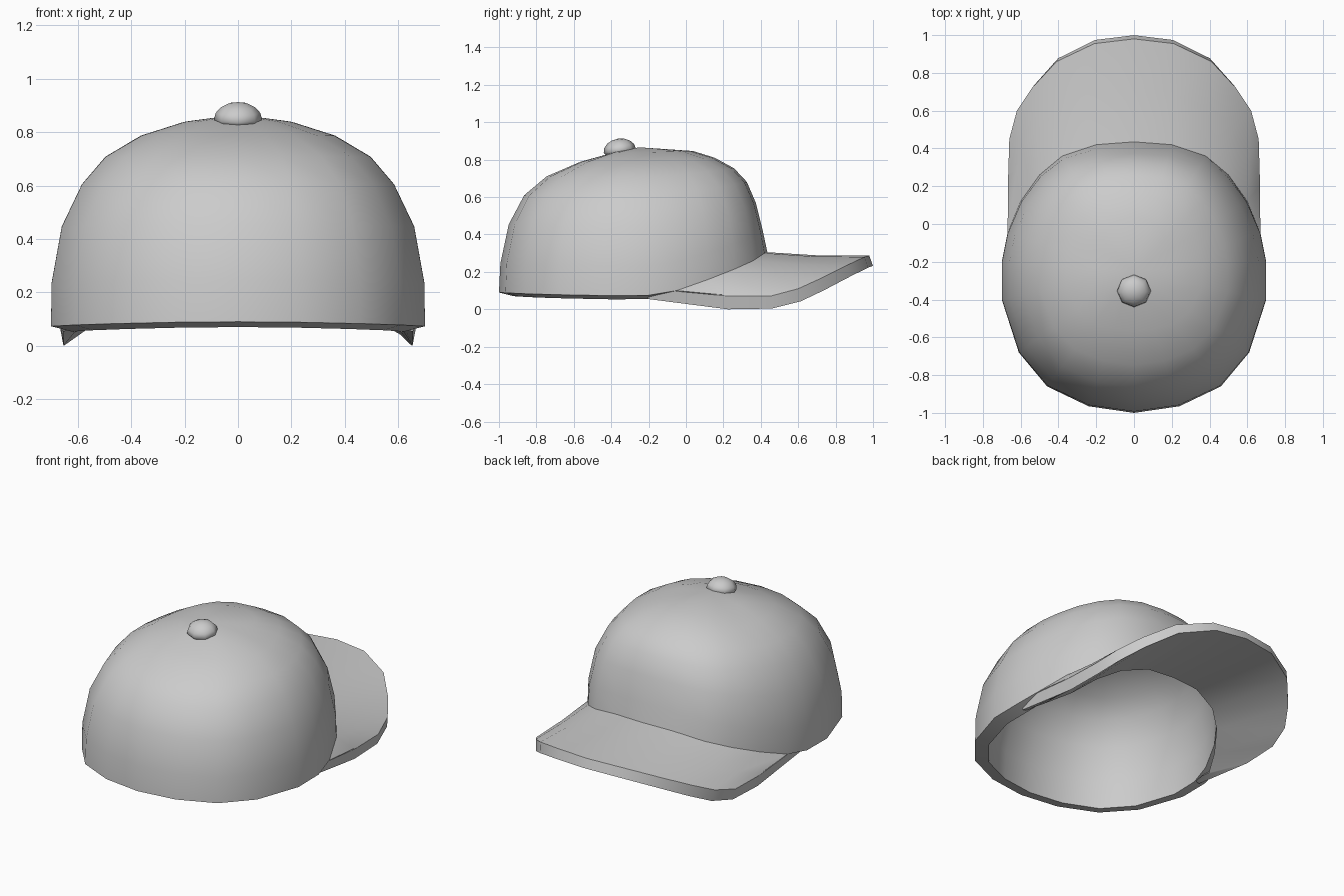
import bpy, bmesh, math
from mathutils import Vector

if "Cube" in bpy.data.objects:
    bpy.data.objects.remove(bpy.data.objects["Cube"])

GREY = (0.6, 0.6, 0.6, 1.0)
cloth = bpy.data.materials.new("grey cloth")
cloth.use_nodes = True
cloth.diffuse_color = GREY
cloth.node_tree.nodes["Principled BSDF"].inputs["Base Color"].default_value = GREY


def finish(name, bm, angle):
    """Turn a bmesh into a named, shaded object."""
    bmesh.ops.remove_doubles(bm, verts=bm.verts, dist=0.0005)
    bmesh.ops.recalc_face_normals(bm, faces=bm.faces)
    mesh = bpy.data.meshes.new(name)
    bm.to_mesh(mesh)
    bm.free()
    mesh.materials.append(cloth)
    ob = bpy.data.objects.new(name, mesh)
    bpy.context.collection.objects.link(ob)
    bpy.ops.object.select_all(action='DESELECT')
    ob.select_set(True)
    bpy.context.view_layer.objects.active = ob
    bpy.ops.object.shade_smooth_by_angle(angle=math.radians(angle))
    return ob


def mirrored(half):
    """Extend a half outline, starting on the centre line, to both sides."""
    return [Vector((-p.x, p.y, p.z)) for p in reversed(half[1:])] + list(half)


def skin(bm, rows, closed=False):
    """Join successive rows of points with quads."""
    grid = [[bm.verts.new(p) for p in row] for row in rows]
    for a, b in zip(grid, grid[1:]):
        n = len(a)
        for i in range(n if closed else n - 1):
            j = (i + 1) % n
            bm.faces.new((a[i], a[j], b[j], b[i]))
    return grid


def cap(bm, ring, point):
    """Close a ring with a fan of triangles."""
    tip = bm.verts.new(point)
    for i, v in enumerate(ring):
        bm.faces.new((v, ring[(i + 1) % len(ring)], tip))


def sunk(p, inset, drop):
    """Move a point towards the crown's axis and down."""
    inward = Vector((-p.x, top.y - p.y, 0)).normalized()
    return p + inward * inset - Vector((0, 0, drop))


# Crown rim, from the centre of the brim side round to the rear
seam = [Vector(p) for p in (
    (0, .435, .305), (.2, .42, .3), (.38, .36, .26), (.5, .26, .215),
    (.6, .12, .16), (.67, -.05, .1), (.7, -.2, .075))]
rear = [Vector(p) for p in (
    (.7, -.4, .073), (.61, -.68, .078), (.46, -.86, .083),
    (.24, -.965, .088), (0, -1, .09))]
rim = mirrored(seam + rear)[1:]

# Crown: rings shrink towards the top, with fuller curves at the brim side
top = Vector((0, -.25, .866))
thick = .08
heights = (0, .2, .47, .67, .8, .9, .965)
front_s = (1, .965, .91, .84, .74, .59, .42)
side_s = (1, .998, .943, .835, .71, .52, .29)
back_s = (1, .99, .93, .82, .66, .42, .18)
rings, lining = [], []
for k, h in enumerate(heights):
    ring = []
    for p in rim:
        d = Vector((p.x, p.y - top.y))
        c = d.normalized().y
        s = side_s[k]
        s += (front_s[k] - s) * c ** 3 if c > 0 else (back_s[k] - s) * c * c
        ring.append(Vector((d.x * s, top.y + d.y * s, p.z + (top.z - p.z) * h)))
    rings.append(ring)
    # Lining: parallel to the outside, with a slightly lower lip
    drop = thick * h * h if k else .02
    lining.append([sunk(p, thick * math.sqrt(1 - h ** 4), drop) for p in ring])

bm = bmesh.new()
grid = skin(bm, lining[::-1] + rings, closed=True)
cap(bm, grid[-1], top)
cap(bm, grid[0], top - Vector((0, 0, thick)))
finish("crown", bm, 45)

# Brim: an arched plate from the crown seam to the outer edge
edge = [Vector(p) for p in (
    (0, .98, .287), (.21, .955, .28), (.41, .86, .235), (.54, .72, .165),
    (.62, .6, .11), (.66, .45, .07), (.667, .22, .071), (.668, -.2, .11))]
drops = (.055, .057, .06, .065, .068, .066, .071, .055)
inner = seam[:6] + [Vector((.66, -.12, .11)), edge[-1]]
inner_drops = (.045, .045, .05, .06, .075, .05, .05, .05)
insets = (thick,) * 5 + (.06, .045, .04)
middle = [(a + b) / 2 - Vector((0, 0, .008)) for a, b in zip(inner, edge)]
middle[-1] = edge[-1].copy()
edge_low = [Vector((p.x * .98, p.y * 1.02, p.z - d)) for p, d in zip(edge, drops)]
inner_low = [sunk(p, i, d) for p, i, d in zip(inner, insets, inner_drops)]
bm = bmesh.new()
skin(bm, [mirrored(r) for r in (inner, middle, edge, edge_low, inner_low, inner)])
finish("brim", bm, 25)

# Button on top: a flat-bottomed dome, tilted to follow the crown
bm = bmesh.new()
bmesh.ops.create_uvsphere(bm, u_segments=8, v_segments=8, radius=1)
for v in bm.verts:
    v.co.z = max(v.co.z, -.15)
button = finish("top_button", bm, 60)
button.scale = (.09, .087, .065)
button.location = (0, -.354, .848)
button.rotation_euler.x = math.radians(8)
